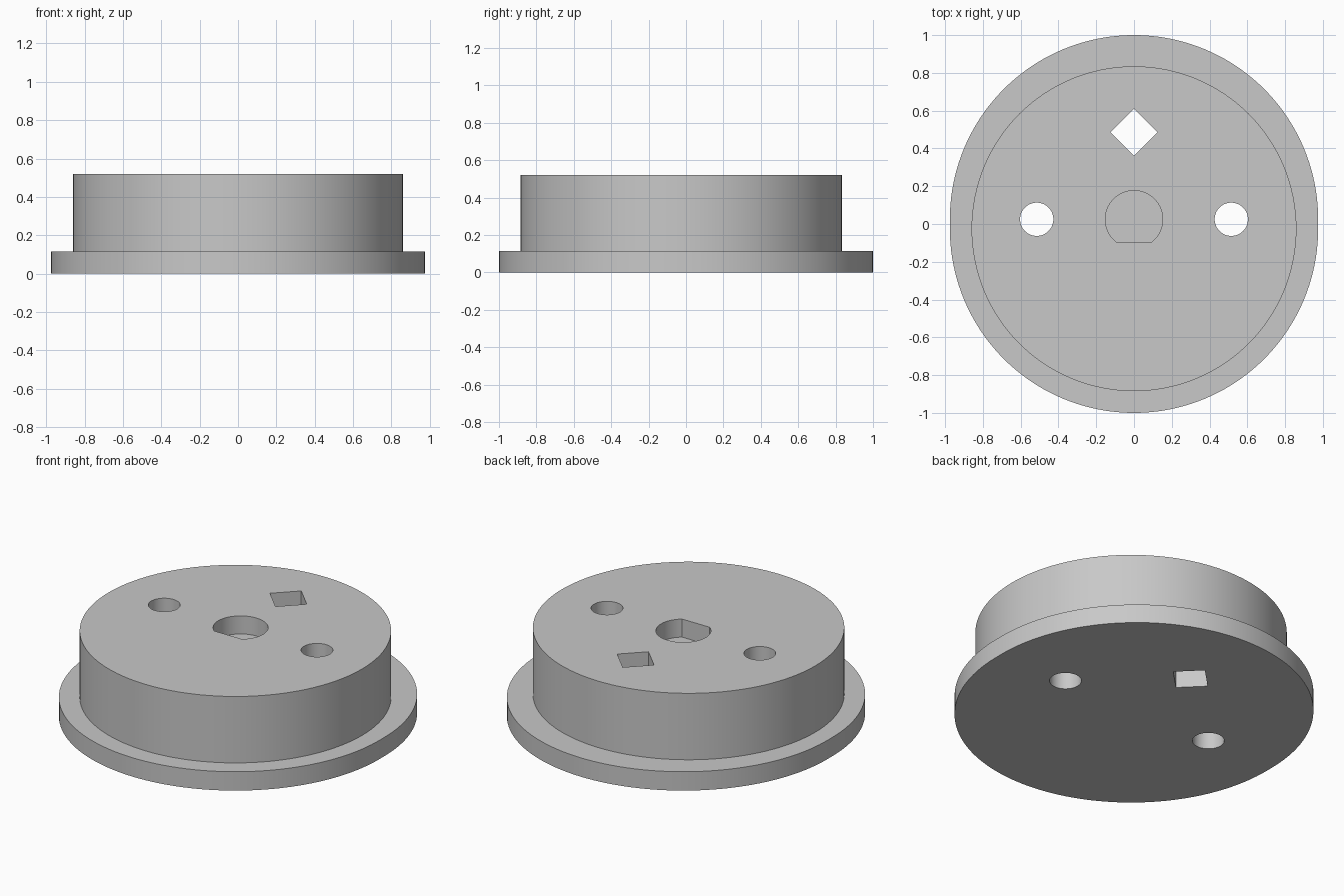
import bpy, bmesh
from math import cos, sin, pi, asin

cube = bpy.data.objects.get("Cube")
if cube:
    bpy.data.objects.remove(cube, do_unlink=True)

grey = bpy.data.materials.new("plain grey")
grey.use_nodes = True
grey.diffuse_color = (0.58, 0.58, 0.58, 1)
grey.node_tree.nodes["Principled BSDF"].inputs["Base Color"].default_value = grey.diffuse_color


def arc(r, x=0, y=0, start=0, end=2 * pi, n=128, closed=True):
    """Points along an arc; a closed circle omits its repeated last point."""
    steps = n if closed else n - 1
    return [(x + r * cos(start + (end - start) * i / steps),
             y + r * sin(start + (end - start) * i / steps)) for i in range(n)]


def prism(name, outline, z0, z1):
    bm = bmesh.new()
    face = bm.faces.new([bm.verts.new((x, y, z0)) for x, y in outline])
    moved = bmesh.ops.extrude_face_region(bm, geom=[face])["geom"]
    top = [v for v in moved if isinstance(v, bmesh.types.BMVert)]
    bmesh.ops.translate(bm, verts=top, vec=(0, 0, z1 - z0))
    bmesh.ops.recalc_face_normals(bm, faces=bm.faces)
    mesh = bpy.data.meshes.new(name)
    bm.to_mesh(mesh)
    bm.free()
    mesh.materials.append(grey)
    obj = bpy.data.objects.new(name, mesh)
    bpy.context.collection.objects.link(obj)
    return obj


def combine(target, tool, operation):
    """Apply a boolean and discard the tool object."""
    mod = target.modifiers.new(operation.lower(), "BOOLEAN")
    mod.operation, mod.solver, mod.object = operation, "EXACT", tool
    bpy.context.view_layer.objects.active = target
    bpy.ops.object.modifier_apply(modifier=mod.name)
    bpy.data.objects.remove(tool, do_unlink=True)


TOP, FLANGE_TOP, SHIFT = 0.52, 0.115, 0.025

# Slightly elongated flange with the round boss on top
flange_outline = (arc(0.975, y=SHIFT, end=pi, n=81, closed=False)
                  + arc(0.975, y=-SHIFT, start=pi, end=2 * pi, n=81, closed=False))
body = prism("flanged_hub", flange_outline, 0, FLANGE_TOP)
combine(body, prism("boss", arc(0.86, y=-SHIFT), 0.05, TOP), "UNION")

# Round through holes, left and right
for side in (-1, 1):
    combine(body, prism("round_hole", arc(0.088, 0.515 * side, SHIFT, n=64), -0.1, 0.7), "DIFFERENCE")

# Diamond through hole
combine(body, prism("diamond_hole", arc(0.124, 0, 0.485, n=4), -0.1, 0.7), "DIFFERENCE")

# Shallow D-shaped shaft socket, flat toward the front
flat = asin(0.12 / 0.152)
socket = arc(0.152, 0, SHIFT, -flat, pi + flat, n=64, closed=False)
combine(body, prism("shaft_socket", socket, TOP - 0.11, 0.7), "DIFFERENCE")

bpy.ops.object.select_all(action="DESELECT")
body.select_set(True)
bpy.context.view_layer.objects.active = body
bpy.ops.object.shade_smooth_by_angle(angle=pi / 6)
